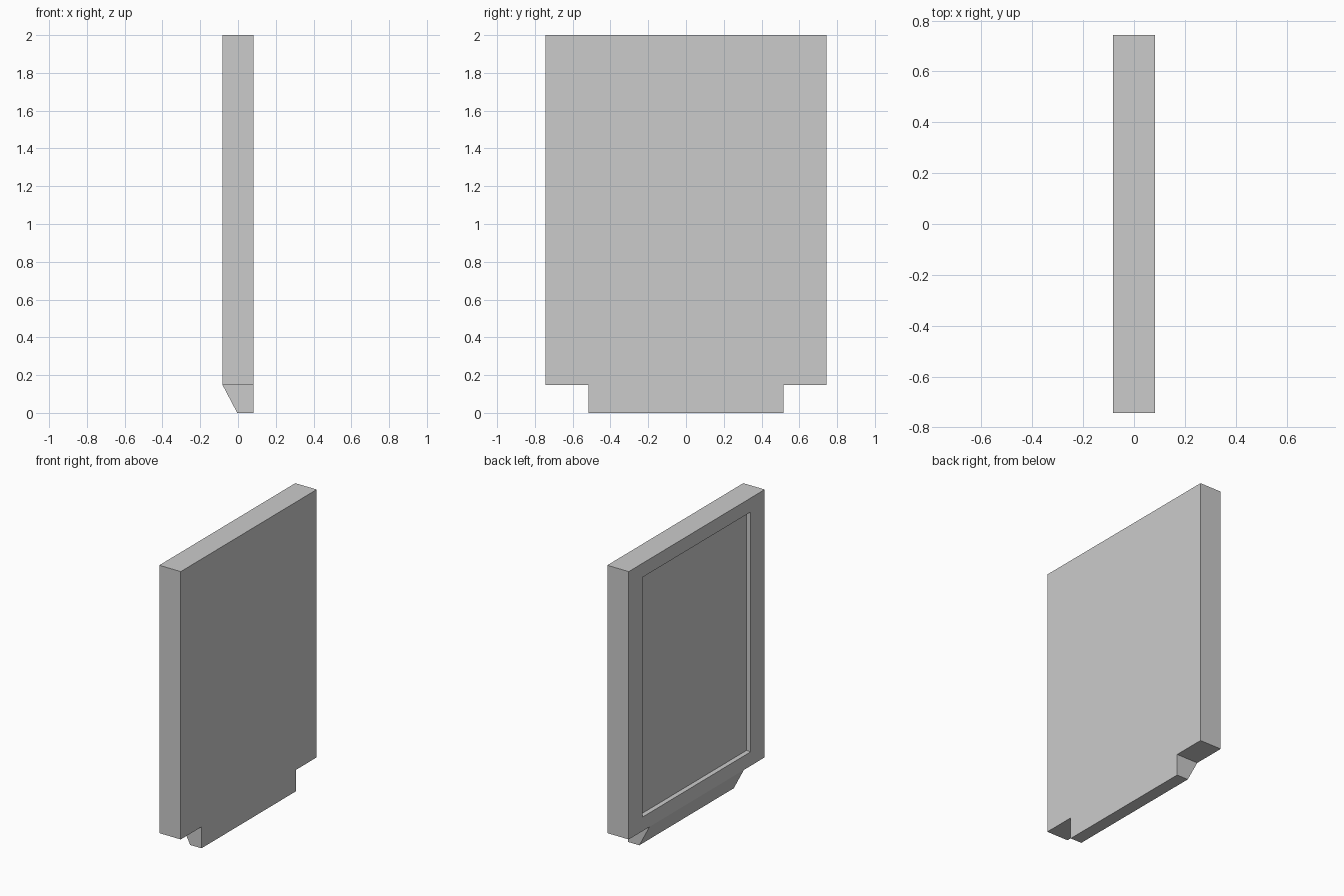
import bpy
import bmesh

cube = bpy.data.objects.get("Cube")
if cube:
    bpy.data.objects.remove(cube, do_unlink=True)

# Plain grey material
grey = bpy.data.materials.new("plain_grey")
grey.use_nodes = True
colour = (0.6, 0.6, 0.6, 1)
grey.diffuse_color = colour
grey.node_tree.nodes["Principled BSDF"].inputs["Base Color"].default_value = colour

HALF_T, HALF_W = 0.082, 0.743
BASE, TOP = 0.148, 2.0
BORDER_Y, BORDER_Z, DEPTH = 0.153, 0.097, 0.033
FOOT_W = 0.516


def extrude_along_y(bm, profile, half_width):
    """Sweep an x-z outline from -half_width to +half_width."""
    face = bm.faces.new([bm.verts.new((x, -half_width, z)) for x, z in profile])
    new = bmesh.ops.extrude_face_region(bm, geom=[face])["geom"]
    verts = [v for v in new if isinstance(v, bmesh.types.BMVert)]
    bmesh.ops.translate(bm, verts=verts, vec=(0, 2 * half_width, 0))
    bmesh.ops.recalc_face_normals(bm, faces=bm.faces)


def finish(bm, name):
    mesh = bpy.data.meshes.new(name)
    bm.to_mesh(mesh)
    bm.free()
    mesh.materials.append(grey)
    bpy.context.collection.objects.link(bpy.data.objects.new(name, mesh))


# Slab with a framed recess on its right side
bm = bmesh.new()
extrude_along_y(bm, [(-HALF_T, BASE), (HALF_T, BASE), (HALF_T, TOP), (-HALF_T, TOP)], HALF_W)
side = min(bm.faces, key=lambda f: f.calc_center_median().x)
bmesh.ops.inset_individual(bm, faces=[side], thickness=0.05)
mid_z = (BASE + TOP) / 2
for v in side.verts:
    v.co.y = (HALF_W - BORDER_Y) * (1 if v.co.y > 0 else -1)
    v.co.z = TOP - BORDER_Z if v.co.z > mid_z else BASE + BORDER_Z
walls = bmesh.ops.inset_individual(bm, faces=[side], thickness=0)
for v in side.verts:
    v.co.x += DEPTH
finish(bm, "panel")

# Foot with a sloped side
bm = bmesh.new()
extrude_along_y(bm, [(-0.004, 0), (HALF_T, 0), (HALF_T, BASE), (-HALF_T, BASE)], FOOT_W)
finish(bm, "foot")
